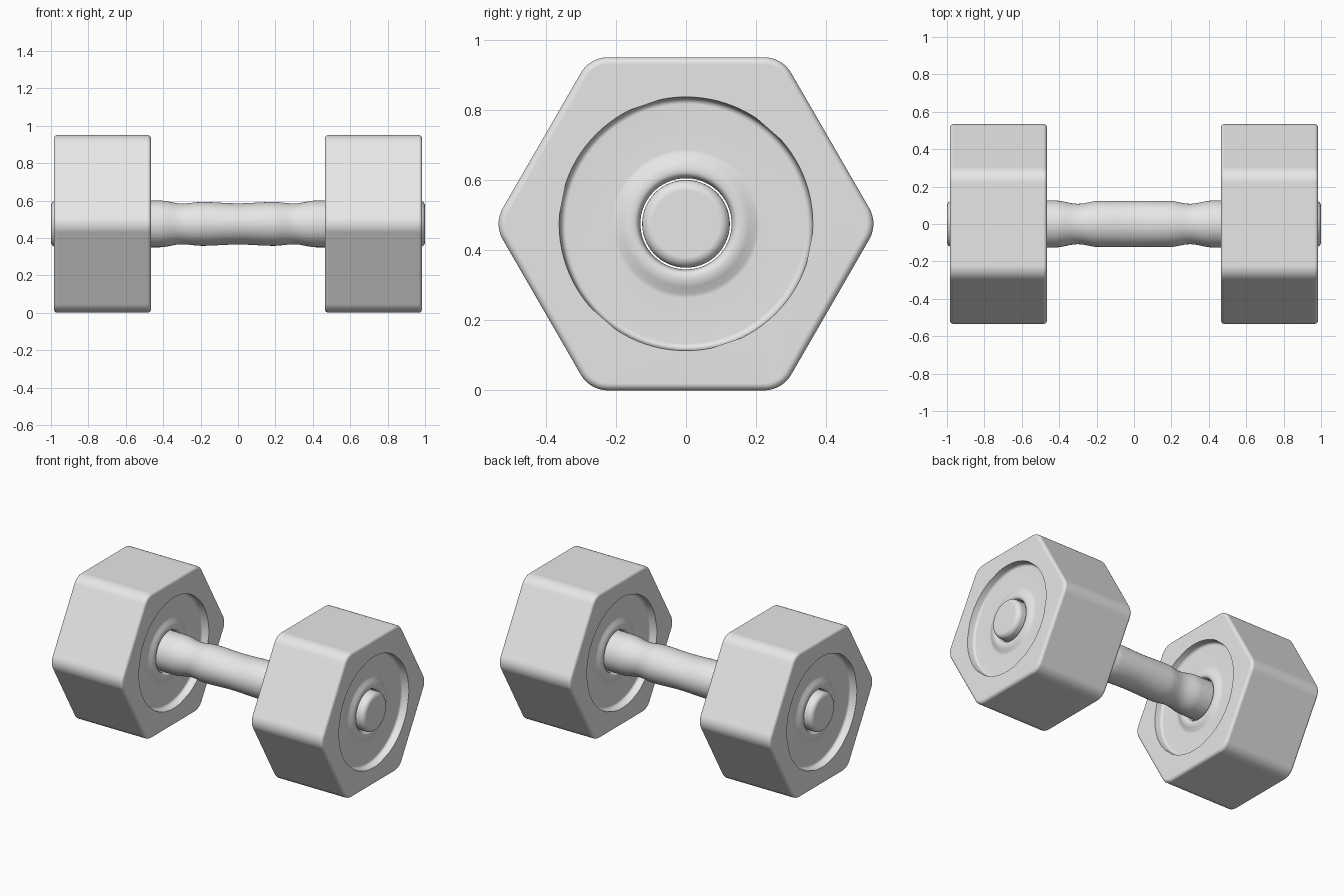
import bpy, bmesh
from math import sin, cos, pi, radians

if "Cube" in bpy.data.objects:
    bpy.data.objects.remove(bpy.data.objects["Cube"])

SEG = 96          # points around every ring
AXIS_Z = 0.475    # height of the handle axis
HEAD_X = 0.725    # centre of each head

metal = bpy.data.materials.new("grey metal")
metal.use_nodes = True
grey = (0.8, 0.8, 0.8, 1)
metal.diffuse_color = grey
metal.node_tree.nodes["Principled BSDF"].inputs["Base Color"].default_value = grey


def ellipse(x, ry, rz):
    return [(x, ry * cos(2 * pi * i / SEG), rz * sin(2 * pi * i / SEG)) for i in range(SEG)]


def hexagon(x, inset, apothem=0.475, corner=0.09):
    # rounded hexagon: an arc around each corner centre
    reach = (apothem - corner) / cos(pi / 6)
    radius = corner - inset
    per = SEG // 6
    ring = []
    for k in range(6):
        a = k * pi / 3
        for j in range(per):
            b = a + (j / (per - 1) - 0.5) * pi / 3
            ring.append((x, reach * cos(a) + radius * cos(b), reach * sin(a) + radius * sin(b)))
    return ring


def loft(name, rings, x=0, closed=False):
    # skin a list of rings, either joined end to end or capped
    bm = bmesh.new()
    loops = [[bm.verts.new(p) for p in ring] for ring in rings]
    pairs = list(zip(loops, loops[1:]))
    if closed:
        pairs.append((loops[-1], loops[0]))
    else:
        bm.faces.new(loops[0])
        bm.faces.new(loops[-1])
    for a, b in pairs:
        for i in range(SEG):
            j = (i + 1) % SEG
            bm.faces.new((a[i], a[j], b[j], b[i]))
    bmesh.ops.recalc_face_normals(bm, faces=bm.faces)
    mesh = bpy.data.meshes.new(name)
    bm.to_mesh(mesh)
    bm.free()
    mesh.materials.append(metal)
    obj = bpy.data.objects.new(name, mesh)
    bpy.context.collection.objects.link(obj)
    obj.location = (x, 0, AXIS_Z)
    bpy.ops.object.select_all(action='DESELECT')
    obj.select_set(True)
    bpy.context.view_layer.objects.active = obj
    bpy.ops.object.shade_smooth_by_angle(angle=radians(40))
    normals = obj.modifiers.new("flat_normals", 'WEIGHTED_NORMAL')
    normals.keep_sharp = True
    return obj


def flip(ring):
    return [(-x, y, z) for x, y, z in ring]


# Heads: rounded rim, round recess, raised collar and a hole for the handle
HALF, ROUND = 0.26, 0.02
side = []
for s in range(6):
    a = s * pi / 10
    side.append(hexagon(HALF - ROUND + ROUND * sin(a), ROUND * (1 - cos(a))))
recess = [(0.26, 0.362), (0.225, 0.358), (0.216, 0.352), (0.212, 0.342),
          (0.212, 0.212), (0.215, 0.2), (0.225, 0.18), (0.23, 0.168),
          (0.231, 0.155), (0.23, 0.146), (0.226, 0.138), (0.212, 0.13)]
side += [ellipse(x, r, r) for x, r in recess]
head_rings = side + [flip(ring) for ring in reversed(side)]
for name, x in (("left_head", HEAD_X), ("right_head", -HEAD_X)):
    loft(name, head_rings, x, closed=True)

# Handle: contoured grip with a slightly flattened middle and rounded ends
keys = [(0, 0.123, 0.11), (0.19, 0.123, 0.117), (0.3, 0.108, 0.109),
        (0.42, 0.125, 0.125), (0.97, 0.125, 0.125)]
half = []
for (x0, y0, z0), (x1, y1, z1) in zip(keys, keys[1:]):
    for s in range(8):
        t = s / 8
        e = (1 - cos(pi * t)) / 2
        half.append(ellipse(x0 + (x1 - x0) * t, y0 + (y1 - y0) * e, z0 + (z1 - z0) * e))
for s in range(7):
    a = s * pi / 12
    r = 0.095 + 0.03 * cos(a)
    half.append(ellipse(0.97 + 0.03 * sin(a), r, r))
loft("handle", [flip(ring) for ring in reversed(half[1:])] + half)
